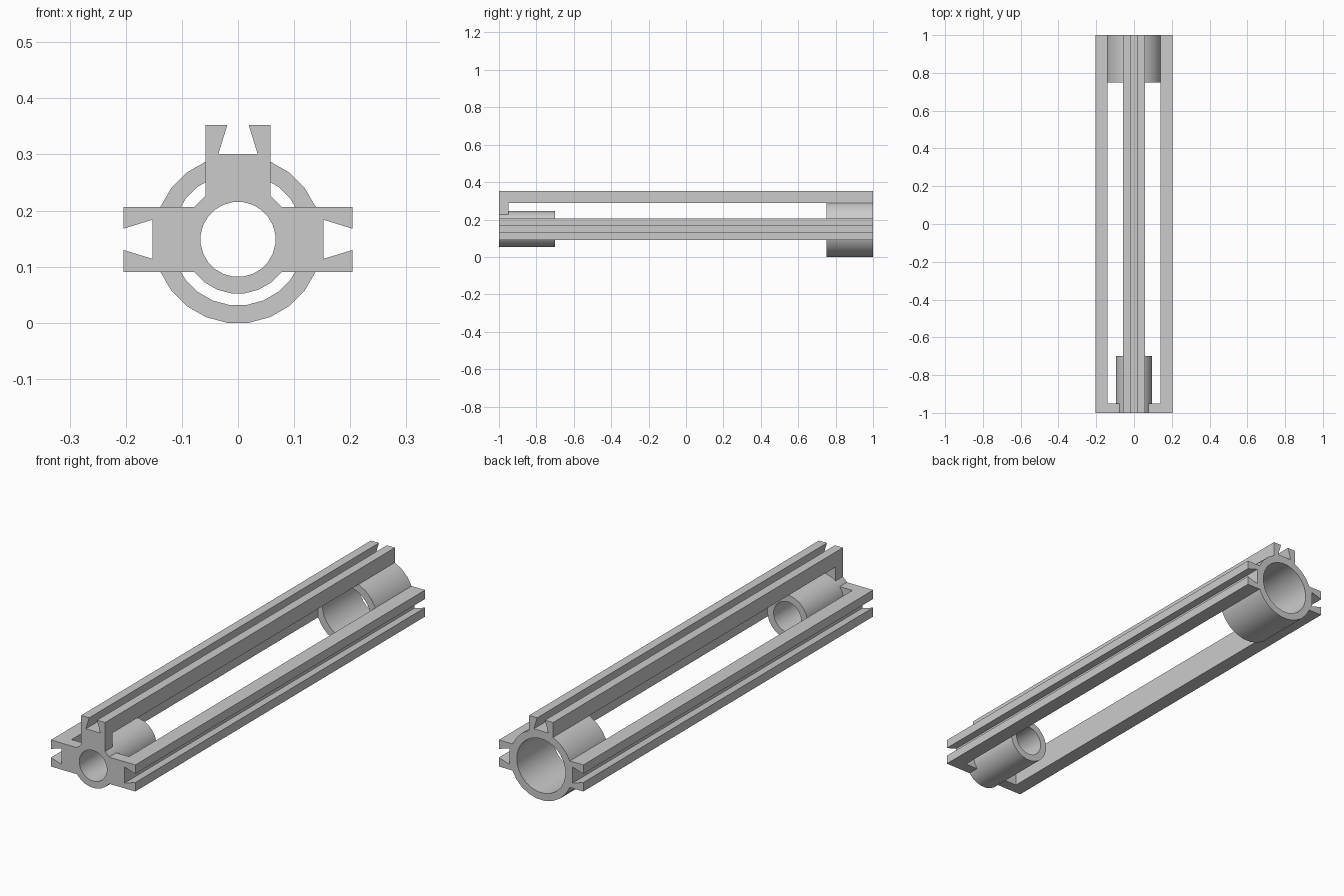
import bpy, bmesh, math

if "Cube" in bpy.data.objects:
    bpy.data.objects.remove(bpy.data.objects["Cube"])

CZ = 0.1487      # height of the long axis
HALF = 0.058     # half width of rails and webs
SIDES = 24


def finish(name, bm):
    bmesh.ops.recalc_face_normals(bm, faces=bm.faces)
    mesh = bpy.data.meshes.new(name)
    bm.to_mesh(mesh)
    bm.free()
    ob = bpy.data.objects.new(name, mesh)
    bpy.context.collection.objects.link(ob)
    bpy.ops.object.select_all(action='DESELECT')
    ob.select_set(True)
    bpy.context.view_layer.objects.active = ob
    bpy.ops.object.shade_smooth_by_angle(angle=math.radians(30))
    return ob


def tube(name, r_out, r_in, y0, y1):
    """Hollow cylinder along y, with flats at top, bottom and sides."""
    bm = bmesh.new()
    loops = []
    for r, y in ((r_out, y0), (r_out, y1), (r_in, y1), (r_in, y0)):
        angles = [(i + 0.5) * math.tau / SIDES for i in range(SIDES)]
        loops.append([bm.verts.new((r * math.sin(a), y, CZ + r * math.cos(a)))
                      for a in angles])
    for k in range(4):
        a, b = loops[k], loops[(k + 1) % 4]
        for i in range(SIDES):
            j = (i + 1) % SIDES
            bm.faces.new((a[i], a[j], b[j], b[i]))
    return finish(name, bm)


def prism(name, profile, y0, y1, turn):
    """Extrude an (across, outward) profile along y, turned about the axis."""
    c, s = math.cos(turn), math.sin(turn)
    bm = bmesh.new()
    face = bm.faces.new([bm.verts.new((u * c + v * s, y0, CZ - u * s + v * c))
                         for u, v in profile])
    ext = bmesh.ops.extrude_face_region(bm, geom=[face], use_keep_orig=True)
    bmesh.ops.translate(bm, vec=(0, y1 - y0, 0),
                        verts=[g for g in ext['geom'] if isinstance(g, bmesh.types.BMVert)])
    return finish(name, bm)


def mirrored(half):
    return half + [(-u, v) for u, v in reversed(half)]


# End collars
tube("large_collar", 0.15, 0.118, 0.75, 1.0)
tube("small_collar", 0.097, 0.067, -1.0, -0.70)

# Dovetail-grooved rails, and webs that tie them to the small collar
rail = mirrored([(HALF, 0.139), (HALF, 0.204), (0.019, 0.204), (0.035, 0.152)])
# The groove comes last in the half outline, so the base closes the loop
R = 0.097
arc = [(R * math.sin(math.radians(a)), R * math.cos(math.radians(a)))
       for a in (7.5, 22.5)]
web = mirrored([*arc, (HALF, 0.0765), (HALF, 0.139)])

for side, turn in (("top", 0), ("right", math.pi / 2), ("left", -math.pi / 2)):
    prism(side + "_rail", rail, -1.0, 1.0, turn)
    prism(side + "_web", web, -1.0, -0.95, turn)
